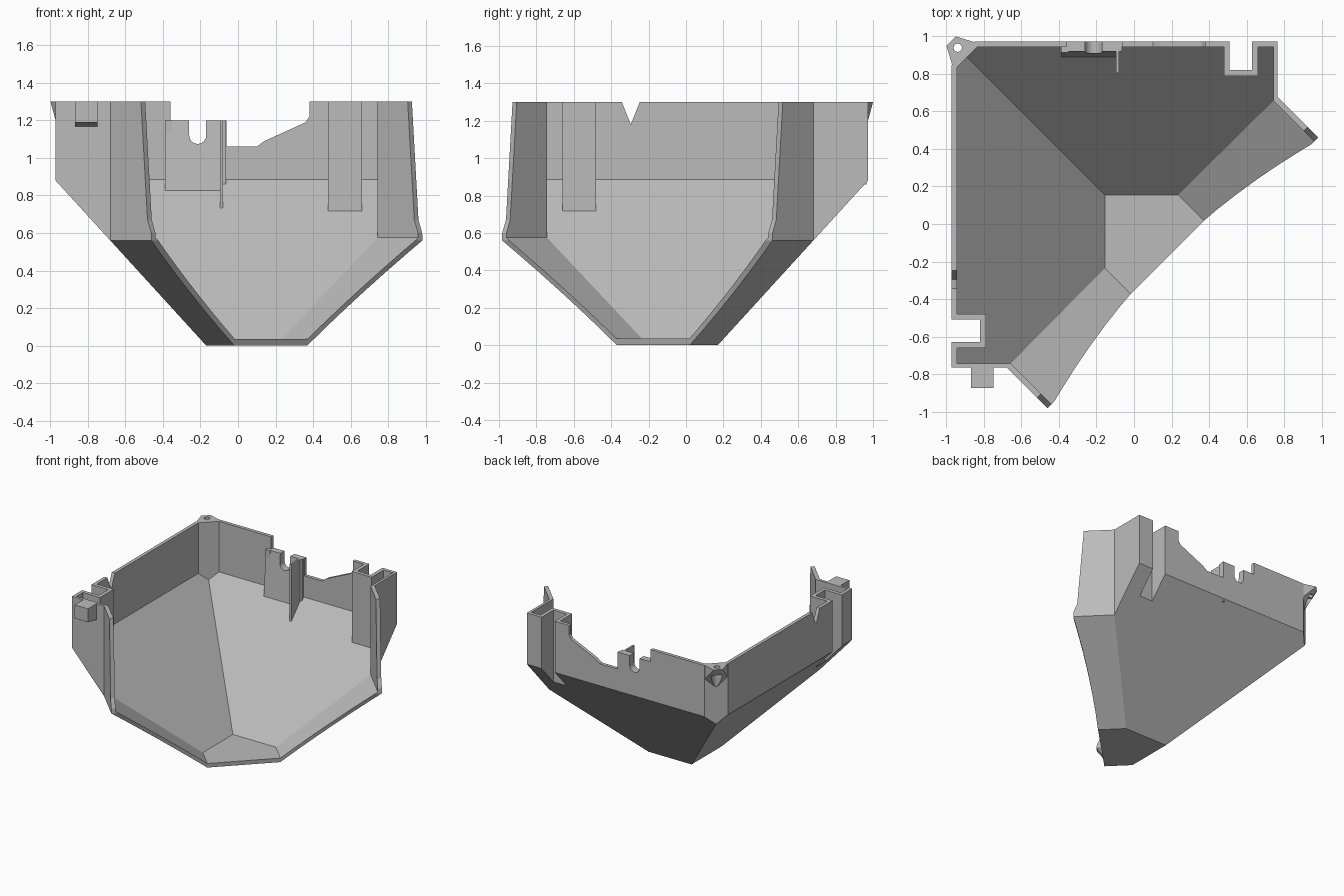
import bpy, bmesh, math
from mathutils import Vector

if "Cube" in bpy.data.objects:
    bpy.data.objects.remove(bpy.data.objects["Cube"])

grey = bpy.data.materials.new("light_grey")
grey.diffuse_color = (0.5, 0.5, 0.5, 1)
grey.use_nodes = True
grey.node_tree.nodes["Principled BSDF"].inputs["Base Color"].default_value = grey.diffuse_color


def flip(p):
    """Mirror across the diagonal symmetry plane."""
    return Vector((-p[1], -p[0], p[2]))


def finish(name, bm):
    bmesh.ops.recalc_face_normals(bm, faces=bm.faces)
    me = bpy.data.meshes.new(name)
    bm.to_mesh(me)
    bm.free()
    ob = bpy.data.objects.new(name, me)
    bpy.context.collection.objects.link(ob)
    me.materials.append(grey)
    return ob


def prism(name, pts, vec, mirror=False):
    bm = bmesh.new()
    a = [Vector(p) for p in pts]
    b = [p + Vector(vec) for p in a]
    if mirror:
        a, b = [flip(p) for p in a], [flip(p) for p in b]
    a, b = [bm.verts.new(p) for p in a], [bm.verts.new(p) for p in b]
    n = len(a)
    bm.faces.new(a)
    bm.faces.new(b[::-1])
    for i in range(n):
        bm.faces.new((a[i], b[i], b[(i + 1) % n], a[(i + 1) % n]))
    return finish(name, bm)


def box(name, x0, x1, y0, y1, z0, z1, mirror=False):
    pts = [(x0, y0, z0), (x1, y0, z0), (x1, y1, z0), (x0, y1, z0)]
    return prism(name, pts, (0, 0, z1 - z0), mirror)


def cylinder(name, x, y, r, z0, z1, mirror=False):
    pts = [(x + r * math.cos(i * math.tau / 24), y + r * math.sin(i * math.tau / 24), z0)
           for i in range(24)]
    return prism(name, pts, (0, 0, z1 - z0), mirror)


def hull(name, pts, mirror=False):
    bm = bmesh.new()
    for p in pts:
        bm.verts.new(flip(p) if mirror else p)
    bmesh.ops.convex_hull(bm, input=bm.verts)
    return finish(name, bm)


def boolean(ob, other, op="DIFFERENCE", keep=False):
    m = ob.modifiers.new("cut", "BOOLEAN")
    m.operation, m.object, m.solver = op, other, "EXACT"
    bpy.context.view_layer.objects.active = ob
    bpy.ops.object.modifier_apply(modifier=m.name)
    if not keep:
        bpy.data.objects.remove(other)


def body(name, z0, f, w, zw, u0, u1, zg, top, chamfer):
    """Closed faceted tub: floor, two slopes, flared cheeks and upright walls."""
    uv = lambda u, v, z: Vector(((u + v) / 2, (u - v) / 2, z))
    yg = f + (w - f) * (zg - z0) / (zw - z0)
    xg = u1 - yg
    half = {
        "F1": Vector((u0 - f, f, z0)), "F2": uv(u0, 0.8, z0),
        "G": Vector((xg, yg, zg)), "H": uv(u1, 0.8, zg),
        "E": Vector((xg, w, zw)), "GT": Vector((xg, yg, top)),
        "HT": uv(u1, 0.8, top), "ET": Vector((xg, w, top))}
    bm = bmesh.new()
    mid = {"F0": bm.verts.new((-f, f, z0)), "C": bm.verts.new((-w, w, zw)),
           "CT": bm.verts.new((-w, w, top))}
    A = {k: bm.verts.new(p) for k, p in half.items()} | mid
    B = {k: bm.verts.new(flip(p)) for k, p in half.items()} | mid
    for S in (A, B):
        for face in ("F0 F1 G E C", "F1 F2 H G", "G H HT GT", "G GT ET E", "C E ET CT"):
            bm.faces.new([S[k] for k in face.split()])
    bm.faces.new([A["F0"], A["F1"], A["F2"], B["F2"], B["F1"]])
    bm.faces.new([A["F2"], A["H"], A["HT"], B["HT"], B["H"], B["F2"]])
    bm.faces.new([A["CT"], A["ET"], A["GT"], A["HT"], B["HT"], B["GT"], B["ET"]])
    # chamfer the back corner
    r = bmesh.ops.bisect_plane(bm, geom=bm.verts[:] + bm.edges[:] + bm.faces[:],
                               plane_co=(chamfer / 2, -chamfer / 2, 0),
                               plane_no=(-1, 1, 0), clear_outer=True)
    bmesh.ops.holes_fill(bm, edges=[e for e in bm.edges if e.is_boundary], sides=0)
    return finish(name, bm)


# Shell: outer tub minus inner tub
outer = body("outer_form", 0, 0.17, 0.973, 0.88, 0.39, 1.445, 0.56, 1.3, -1.82)
shell = body("shell", 0, 0.17, 0.973, 0.88, 0.39, 1.445, 0.56, 1.3, -1.82)
boolean(shell, body("inner_form", 0.035, 0.155, 0.945, 0.885, 0.39, 1.40, 0.575, 1.5, -1.78))

# Curved front opening, swept along the diagonal
rim = [(0.35, -0.2), (0.35, 0)]
rim += [(0.335 + 0.09 * (0.39 + 1.875 * z) ** 2, z) for z in (0.1, 0.2, 0.3, 0.4, 0.5, 0.56)]
rim += [(0.52, 0.60), (0.48, 0.67), (0.41, 1.3), (0.40, 1.5), (1.2, 1.5), (1.2, -0.2)]
boolean(shell, prism("opening", [((v - 3) / 2, (-3 - v) / 2, z) for v, z in rim], (3, 3, 0)))

# Outside grooves and the pockets that wrap them
for m, side in ((False, "back"), (True, "left")):
    pocket = box(side + "_channel", 0.48, 0.66, 0.79, 0.972, 0.5, 1.3, m)
    boolean(pocket, outer, "INTERSECT", keep=True)
    boolean(pocket, box("groove", 0.51, 0.63, 0.82, 1.1, 0.4, 1.5, m))
    boolean(shell, box("groove", 0.51, 0.63, 0.82, 1.1, 0.4, 1.5, m))

# Stepped cutaway in the back wall
step = [(-0.36, 1.5), (-0.36, 1.2), (-0.06, 1.2), (-0.06, 1.06), (0.10, 1.06),
        (0.14, 1.09), (0.36, 1.19), (0.38, 1.22), (0.38, 1.5)]
boolean(shell, prism("step_cut", [(x, 0.9, z) for x, z in step], (0, 0.2, 0)))

# V notch in the left wall
boolean(shell, prism("v_cut", [(-1.1, -0.295, 1.18), (-1.1, -0.195, 1.43), (-1.1, -0.395, 1.43)],
                     (0.2, 0, 0)))


def slot():
    arc = [(-0.215 + 0.045 * math.cos(a), 1.12 + 0.045 * math.sin(a))
           for a in (math.pi + i * math.pi / 12 for i in range(13))]
    return prism("slot", [(x, 0.7, z) for x, z in arc + [(-0.17, 1.5), (-0.26, 1.5)]], (0, 0.5, 0))


# Cable bracket with a round-bottomed slot, plus guide ribs
boolean(shell, slot())
bracket = hull("cable_bracket", [(x, y, z) for x in (-0.39, -0.09)
                                 for y, z in ((0.89, 0.826), (0.92, 1.2), (0.95, 0.89), (0.95, 1.2))])
boolean(bracket, slot())
box("bracket_tab", -0.39, -0.35, 0.915, 0.96, 0.99, 1.2)
rib = box("guide_rib", -0.095, -0.08, 0.805, 0.965, 0.6, 1.2)
boolean(rib, outer, "INTERSECT", keep=True)
box("short_rib", -0.08, -0.065, 0.92, 0.965, 0.86, 1.2)

# Screw ears on both end walls
for m, side in ((False, "front"), (True, "right")):
    ear = hull(side + "_screw_ear", [(x, y, z) for x in (-0.87, -0.75)
                                     for y, z in ((-0.875, 1.3), (-0.75, 1.3),
                                                  (-0.875, 1.19), (-0.75, 1.165))])
    boolean(ear, cylinder("pocket", -0.81, -0.825, 0.046, 1.0, 1.26, m))
    boolean(ear, box("pocket_mouth", -0.85, -0.77, -0.95, -0.825, 1.0, 1.25, m))
    boolean(ear, cylinder("hole", -0.81, -0.815, 0.022, 1.0, 1.5, m))

# Tapered corner screw boss
boss = hull("corner_boss", [(-0.97, 0.85, 1.3), (-1.0, 0.95, 1.3), (-0.95, 1.0, 1.3),
                            (-0.85, 0.97, 1.3), (-0.945, 0.835, 1.3), (-0.835, 0.945, 1.3),
                            (-0.97, 0.85, 1.19), (-0.85, 0.97, 1.19), (-0.905, 0.905, 1.1)])
boolean(boss, cylinder("hole", -0.94, 0.94, 0.022, 1.0, 1.5))
boolean(boss, cylinder("pocket", -0.94, 0.94, 0.04, 1.0, 1.24))

bpy.data.objects.remove(outer)
